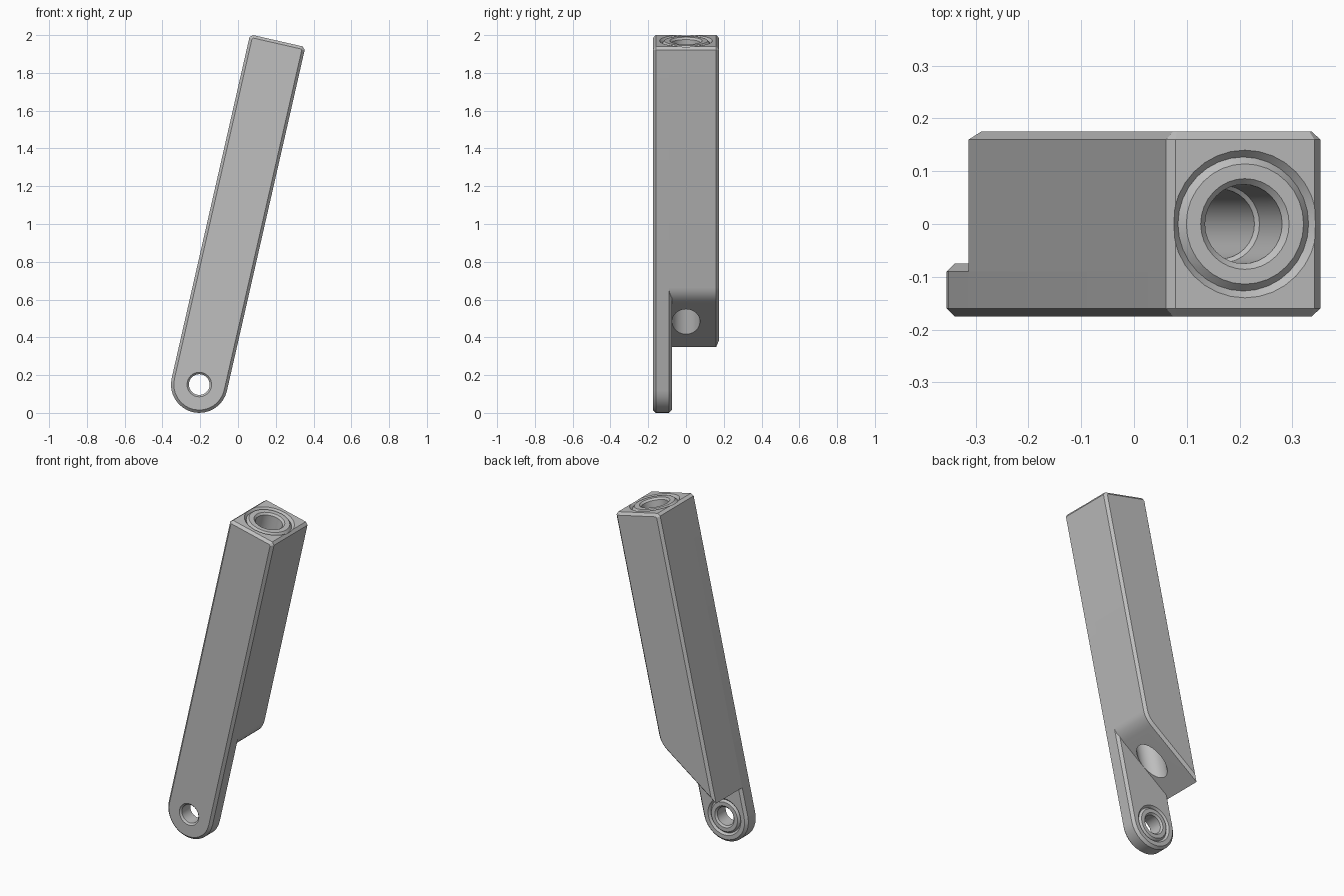
import bpy, bmesh, math
from mathutils import Matrix, Vector

if "Cube" in bpy.data.objects:
    bpy.data.objects.remove(bpy.data.objects["Cube"])

R = 0.15        # half width of the bar and radius of its rounded foot
H = 1.867       # length from pivot to top face
C = 0.015       # chamfer
TILT = Matrix.Translation((-0.205, 0, 0.15)) @ Matrix.Rotation(math.radians(12.85), 4, 'Y')

grey = bpy.data.materials.new("plain_grey")
grey.use_nodes = True
colour = (0.52, 0.52, 0.52, 1)
grey.diffuse_color = colour
grey.node_tree.nodes["Principled BSDF"].inputs["Base Color"].default_value = colour


def finish(name, bm):
    bmesh.ops.transform(bm, matrix=TILT, verts=bm.verts)
    bmesh.ops.recalc_face_normals(bm, faces=bm.faces)
    mesh = bpy.data.meshes.new(name)
    bm.to_mesh(mesh)
    bm.free()
    mesh.materials.append(grey)
    ob = bpy.data.objects.new(name, mesh)
    bpy.context.collection.objects.link(ob)
    return ob


def prism(name, outline, y0, y1, chamfer_front, chamfer_back):
    """Extrude an x-z outline along y, with optional chamfered rims."""
    a = y0 + C * chamfer_front
    b = y1 - C * chamfer_back
    bm = bmesh.new()
    front = bm.faces.new([bm.verts.new((x, a, z)) for x, z in outline])
    res = bmesh.ops.extrude_face_region(bm, geom=[front], use_keep_orig=True)
    back = [g for g in res["geom"] if isinstance(g, bmesh.types.BMFace)][0]
    moved = [g for g in res["geom"] if isinstance(g, bmesh.types.BMVert)]
    bmesh.ops.translate(bm, verts=moved, vec=(0, b - a, 0))
    bmesh.ops.recalc_face_normals(bm, faces=bm.faces)
    for face, wanted in ((front, chamfer_front), (back, chamfer_back)):
        if wanted:
            bmesh.ops.inset_region(bm, faces=[face], thickness=C, depth=C,
                                   use_even_offset=True)
    return finish(name, bm)


def lathe(name, profile, along_y=False, closed=False, steps=32):
    """Spin (radius, height) points round local z, or round local y."""
    bm = bmesh.new()
    vs = [bm.verts.new((r, 0, h)) for r, h in profile]
    pairs = list(zip(vs, vs[1:])) + ([(vs[-1], vs[0])] if closed else [])
    edges = [bm.edges.new(p) for p in pairs]
    bmesh.ops.spin(bm, geom=vs + edges, cent=(0, 0, 0), axis=(0, 0, 1),
                   angle=math.tau, steps=steps, use_duplicate=False)
    bmesh.ops.remove_doubles(bm, verts=bm.verts, dist=0.0001)
    if along_y:
        bmesh.ops.rotate(bm, verts=bm.verts, cent=(0, 0, 0),
                         matrix=Matrix.Rotation(-math.pi / 2, 3, 'X'))
    ob = finish(name, bm)
    ob.hide_render = True
    return ob


def groove(r_out, r_in, top, depth):
    """Closed V section for a ring groove cut into a face."""
    mid = (r_out + r_in) / 2
    return [(r_out, top), (mid, top - depth), (r_in, top), (r_in, top + 0.02), (r_out, top + 0.02)]


# Outlines: rounded-foot strap, and block with a sloping underside
top_edge = [(R, H - C), (R - C, H), (C - R, H), (-R, H - C)]
foot = [(-R * math.cos(math.pi * i / 16), -R * math.sin(math.pi * i / 16)) for i in range(17)]
p0, p1, p2 = Vector((0.115, 0.473)), Vector((R, 0.513)), Vector((R, 0.56))
heel = [tuple(p0 * (1 - t) ** 2 + p1 * 2 * t * (1 - t) + p2 * t * t)
        for t in (i / 5 for i in range(6))]

strap = prism("front_strap", top_edge + foot, -0.175, -0.075, True, True)
block = prism("main_block", top_edge + [(-R, 0.17)] + heel, -0.09, 0.175, False, True)

# Cutters: long stepped bore, ring groove on top, pivot hole and its ring groove
bore = lathe("bore_cutter", [(0, H + 0.02), (0.106, H + 0.02), (0.075, H - 0.011),
                             (0.074, H - 0.2), (0.066, H - 0.208), (0.066, 0.75),
                             (0.074, 0.74), (0.074, 0.05), (0, 0.05)])
top_ring = lathe("top_ring_cutter", groove(0.14, 0.114, H, 0.014), closed=True)
pivot = lathe("pivot_cutter", [(0, -0.195), (0.085, -0.195), (0.055, -0.165),
                               (0.055, -0.085), (0.085, -0.055), (0, -0.055)], along_y=True)
pivot_ring = lathe("pivot_ring_cutter", groove(0.11, 0.088, -0.075, 0.012),
                   along_y=True, closed=True)


def cut(ob, cutters):
    bpy.ops.object.select_all(action='DESELECT')
    bpy.context.view_layer.objects.active = ob
    ob.select_set(True)
    for cutter in cutters:
        mod = ob.modifiers.new(cutter.name, 'BOOLEAN')
        mod.operation = 'DIFFERENCE'
        mod.solver = 'EXACT'
        mod.object = cutter
        bpy.ops.object.modifier_apply(modifier=mod.name)
    bpy.ops.object.shade_smooth_by_angle(angle=math.radians(30))


cut(strap, [top_ring, pivot, pivot_ring])
cut(block, [top_ring, bore])

# The bore's top chamfer only touches the strap near the top face
cut(strap, [bore])

for helper in (bore, top_ring, pivot, pivot_ring):
    bpy.data.objects.remove(helper)
